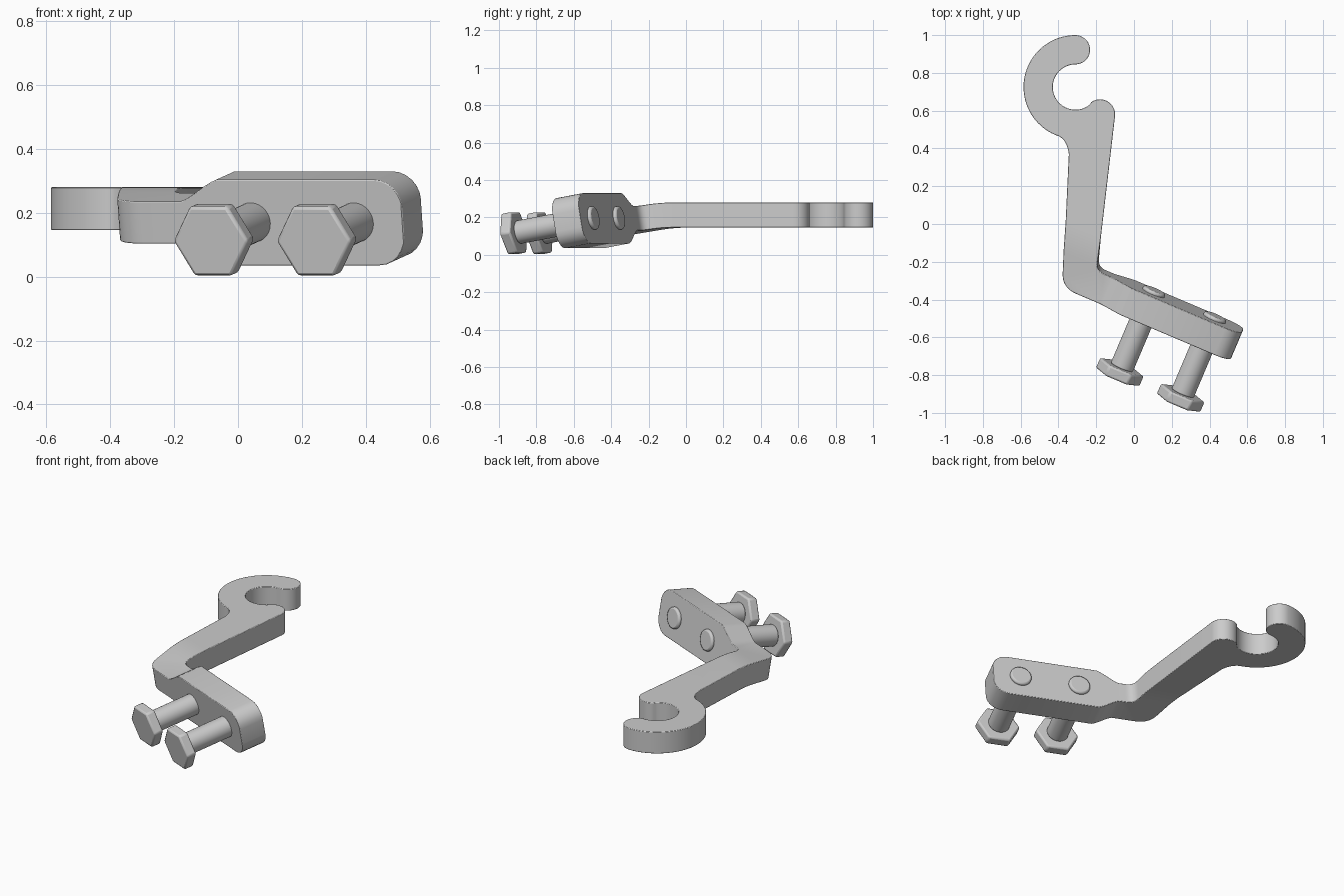
import bpy, bmesh
from math import sin, cos, radians, pi
from mathutils import Vector, Matrix

if "Cube" in bpy.data.objects:
    bpy.data.objects.remove(bpy.data.objects["Cube"])

YAW, TILT = radians(23), radians(10)
CY, SY = cos(YAW), sin(YAW)
ZC = 0.2125                    # mid height of the hook arm
VB, HALF = -0.20, 0.07         # tilt bend position and half length
V0, U_END, T = -0.374, 0.751, 0.078   # plate centre line, end, half thickness
H_ARM, H_PLATE, R_END = 0.067, 0.136, 0.09


def uv(u, v):
    return (u * CY + v * SY, -u * SY + v * CY)


def arc(cx, cy, r, a0, a1, n):
    return [(cx + r * cos(radians(a0 + (a1 - a0) * i / n)),
             cy + r * sin(radians(a0 + (a1 - a0) * i / n))) for i in range(n + 1)]


def bez(a, b, c, n=8):
    return [tuple((1 - t) ** 2 * p + 2 * t * (1 - t) * q + t * t * r for p, q, r in zip(a, b, c))
            for t in (i / n for i in range(n + 1))]


def half_height(u):
    t = min(max((u - 0.0) / 0.125, 0), 1)
    t = 0.6 * t + 0.4 * t * t * (3 - 2 * t)
    h = H_ARM + (H_PLATE - H_ARM) * t
    d = min(max(u - (U_END - R_END), 0), R_END)
    return h - R_END + (R_END ** 2 - d * d) ** 0.5 if d > 0 else h


def bend(u, v, w):
    """Arc bend about a line parallel to the plate, then a straight tilt."""
    start = VB + HALF
    d = max(start - v, 0)
    a = min(d / (2 * HALF), 1) * TILT
    rad = 2 * HALF / TILT
    rest = max(d - 2 * HALF, 0)
    vv = (v if d == 0 else start - rad * sin(a) - rest * cos(a)) - w * sin(a)
    z = ZC - rad * (1 - cos(a)) - rest * sin(a) + w * cos(a)
    return Vector((*uv(u, vv), z))


def finish(bm, name, bevel, segments=2):
    bmesh.ops.recalc_face_normals(bm, faces=bm.faces)
    me = bpy.data.meshes.new(name)
    bm.to_mesh(me)
    bm.free()
    ob = bpy.data.objects.new(name, me)
    bpy.context.collection.objects.link(ob)
    m = ob.modifiers.new("bevel", 'BEVEL')
    m.width, m.segments, m.limit_method, m.angle_limit = bevel, segments, 'ANGLE', radians(40)
    bpy.ops.object.select_all(action='DESELECT')
    ob.select_set(True)
    bpy.context.view_layer.objects.active = ob
    bpy.ops.object.shade_smooth_by_angle(angle=radians(35))
    return ob


# Hook, arm and plate as one outline
hx, hy = -0.31, 0.725
outline = arc(hx, hy, 0.275, 90, 248, 32)
outline += bez((-0.40, 0.466), (-0.355, 0.445), (-0.345, 0.37))
outline += bez((-0.374, -0.25), (-0.38, -0.33), uv(-0.134, V0 - T))
outline += [uv(U_END, V0 - T), uv(U_END, V0 + T)]
outline += bez(uv(-0.04, V0 + T), (-0.195, -0.24), (-0.19, -0.195))
outline += arc(-0.18, 0.58, 0.08, -6, 125, 14)
outline += arc(hx, hy, 0.12, -50, -270, 32)
outline += arc(hx, hy + 0.1975, 0.0775, -90, 90, 18)[1:-1]

bm = bmesh.new()
face = bm.faces.new([bm.verts.new((x, y, 0)) for x, y in outline])
ext = bmesh.ops.extrude_face_region(bm, geom=[face])
for v in ext["geom"]:
    if isinstance(v, bmesh.types.BMVert):
        v.co.z = 1.0

# Cross cuts for the shoulder, the rounded end and the bend
u_dir, v_dir = Vector((CY, -SY, 0)), Vector((SY, CY, 0))
cuts = [(u_dir, u) for u in (0.0, 0.02, 0.045, 0.08, 0.105, 0.125)]
cuts += [(u_dir, U_END - R_END + R_END * sin(radians(a))) for a in (0, 15, 30, 45, 60, 75)]
cuts += [(v_dir, VB + HALF * k / 3) for k in range(-3, 4)]
for n, d in cuts:
    bmesh.ops.bisect_plane(bm, geom=bm.verts[:] + bm.edges[:] + bm.faces[:],
                           plane_co=n * d, plane_no=n, dist=1e-5)
for v in bm.verts:
    side = 1 if v.co.z > 0.5 else -1
    flat = Vector((v.co.x, v.co.y, 0))
    u = flat.dot(u_dir)
    v.co = bend(u, flat.dot(v_dir), side * half_height(u))
finish(bm, "hook_arm_and_plate", 0.012)

# Two hex bolts through the plate
v_axis = Vector((SY * cos(TILT), CY * cos(TILT), sin(TILT)))
w_axis = u_dir.cross(v_axis)


def bolt_part(name, u, sides, r, a, b, bevel):
    rot = Matrix((w_axis, u_dir, v_axis)).transposed().to_4x4()
    pos = bend(u, V0, 0) + v_axis * (a + b) / 2
    bm = bmesh.new()
    bmesh.ops.create_cone(bm, cap_ends=True, segments=sides, radius1=r, radius2=r,
                          depth=b - a, matrix=Matrix.Translation(pos) @ rot)
    finish(bm, name, bevel)


for i, u in enumerate((0.237, 0.587), 1):
    bolt_part(f"bolt_head_{i}", u, 6, 0.127, -0.415, -0.355, 0.01)
    bolt_part(f"bolt_shaft_{i}", u, 40, 0.063, -0.36, T + 0.018, 0.01)
